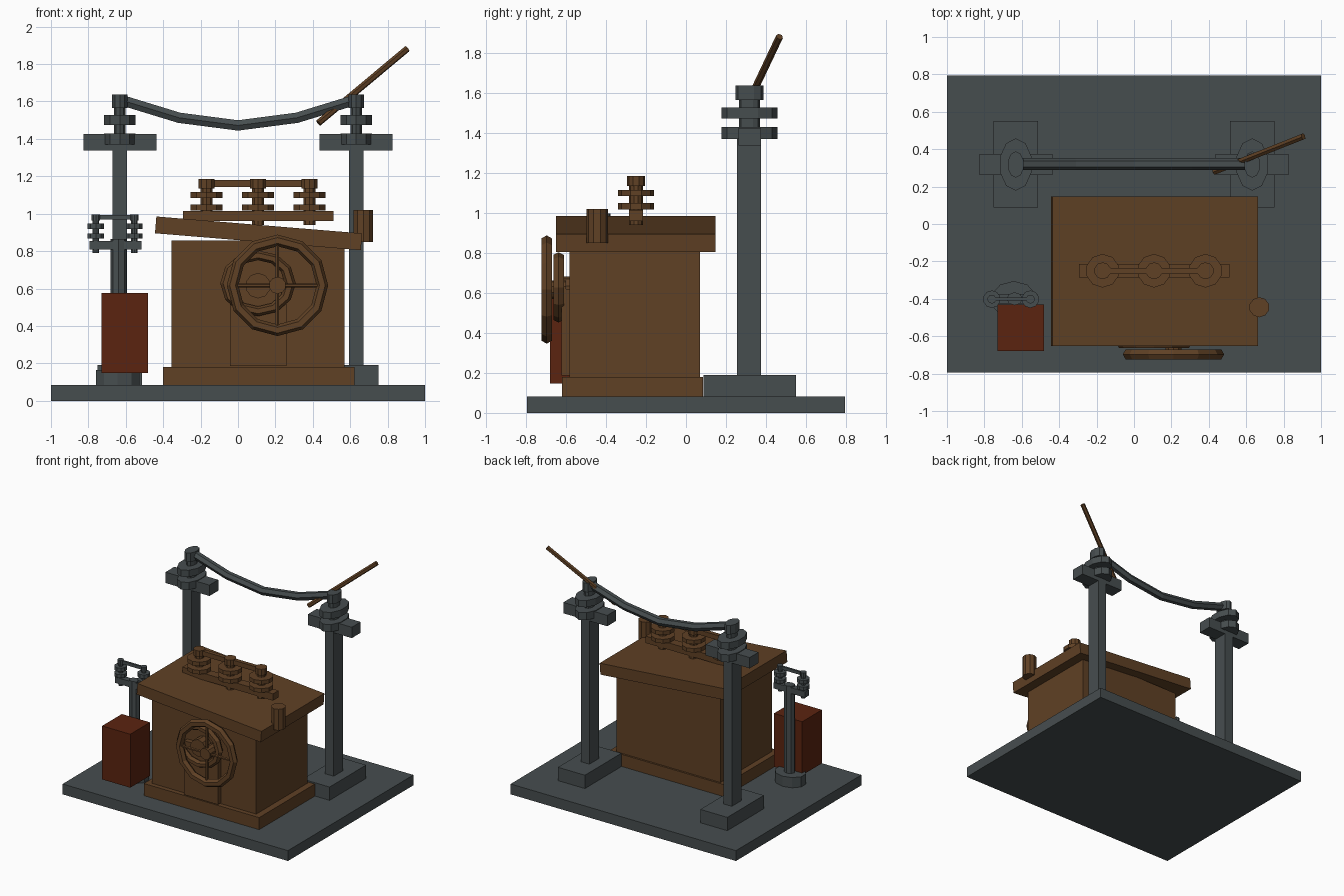
import bpy
import math
from mathutils import Vector, Matrix

if "Cube" in bpy.data.objects:
    bpy.data.objects.remove(bpy.data.objects["Cube"])


def material(name, rgb):
    m = bpy.data.materials.new(name)
    m.diffuse_color = (*rgb, 1)
    m.use_nodes = True
    m.node_tree.nodes["Principled BSDF"].inputs["Base Color"].default_value = m.diffuse_color
    return m


STEEL = material("dark steel", (0.062, 0.075, 0.078))
WOOD = material("rusty brown", (0.115, 0.052, 0.018))
RED = material("dull red", (0.105, 0.017, 0.005))


def finish(name, mat):
    ob = bpy.context.object
    ob.name = name
    ob.data.materials.append(mat)
    return ob


def box(name, mat, x, y, z, tilt=0):
    """Box from (min, max) ranges, optionally tilted about y."""
    mid = [(a + b) / 2 for a, b in (x, y, z)]
    bpy.ops.mesh.primitive_cube_add(size=1, location=mid, rotation=(0, tilt, 0))
    ob = finish(name, mat)
    ob.scale = [b - a for a, b in (x, y, z)]
    return ob


def drum(name, mat, x, y, z, r, ry=None, sides=10):
    """Upright prism between two heights, oval if ry is given."""
    bpy.ops.mesh.primitive_cylinder_add(vertices=sides, radius=1, depth=1,
                                        location=(x, y, (z[0] + z[1]) / 2))
    ob = finish(name, mat)
    ob.scale = (r, ry or r, z[1] - z[0])
    return ob


def rod(name, mat, a, b, r, sides=6):
    """Prism between two points."""
    a, b = Vector(a), Vector(b)
    bpy.ops.mesh.primitive_cylinder_add(vertices=sides, radius=r, depth=(b - a).length,
                                        location=(a + b) / 2)
    ob = finish(name, mat)
    ob.rotation_euler = (b - a).to_track_quat('Z', 'Y').to_euler()
    return ob


def ring(name, mat, loc, major, minor, squash=1.0):
    """Wheel rim facing the front."""
    bpy.ops.mesh.primitive_torus_add(major_segments=12, minor_segments=6, major_radius=major,
                                     minor_radius=minor, location=loc,
                                     rotation=(math.pi / 2, 0, 0))
    ob = finish(name, mat)
    ob.scale = (1, squash, 1)
    return ob


def insulator(name, mat, x, y, stem, discs, cap, r, ry=None):
    """Stem, two wide sheds and a cap."""
    ry = ry or r
    drum(name + "_stem", mat, x, y, stem, r * 0.38, ry * 0.38)
    for i, d in enumerate(discs):
        drum(f"{name}_shed_{i}", mat, x, y, d, r, ry)
    drum(name + "_cap", mat, x, y, cap, r * 0.5, ry * 0.5)


# Ground slab
box("base_slab", STEEL, (-1, 1), (-0.795, 0.795), (0, 0.083))

# Two tall posts with cross arms and oval insulators
for side, s in (("left", -1), ("right", 1)):
    x = 0.632 * s
    box(side + "_post_footing", STEEL, (x - 0.12, x + 0.12), (0.087, 0.55), (0.08, 0.19))
    box(side + "_post", STEEL, (x - 0.038, x + 0.038), (0.256, 0.376), (0.08, 1.43))
    box(side + "_cross_arm", STEEL, (x - 0.195, x + 0.195), (0.262, 0.374), (1.338, 1.425))
    insulator(side + "_insulator", STEEL, x, 0.318, (1.3, 1.6),
              ((1.37, 1.43), (1.473, 1.527)), (1.565, 1.637), 0.088, 0.14)

# Sagging cable
path = [(-0.632, 1.61), (-0.315, 1.513), (0, 1.472), (0.315, 1.513), (0.632, 1.61)]
curve = bpy.data.curves.new("sagging_cable", 'CURVE')
curve.dimensions = '3D'
curve.bevel_depth = 0.032
curve.bevel_resolution = 1
curve.use_fill_caps = True
sp = curve.splines.new('POLY')
sp.use_smooth = False
sp.points.add(len(path) - 1)
for p, (x, z) in zip(sp.points, path):
    p.co = (x, 0.322, z, 1)
cable = bpy.data.objects.new("sagging_cable", curve)
curve.materials.append(STEEL)
bpy.context.collection.objects.link(cable)

# Loose stick leaning on the right insulator
rod("loose_stick", WOOD, (0.43, 0.28, 1.485), (0.905, 0.468, 1.882), 0.018)

# Cabinet with crooked lid
box("cabinet_plinth", WOOD, (-0.402, 0.622), (-0.62, 0.085), (0.08, 0.18))
box("cabinet_body", WOOD, (-0.355, 0.57), (-0.583, 0.07), (0.17, 0.857))
box("cabinet_door", WOOD, (-0.043, 0.258), (-0.622, -0.57), (0.187, 0.62))
box("crooked_lid", WOOD, (-0.442, 0.662), (-0.651, 0.147), (0.85, 0.94), math.radians(4.7))

# Row of lid insulators joined by a bus bar
box("insulator_rail", WOOD, (-0.295, 0.51), (-0.285, -0.215), (0.96, 1.015))
for i in range(3):
    insulator(f"lid_insulator_{i}", WOOD, -0.168 + 0.275 * i, -0.25, (0.94, 1.15),
              ((1.018, 1.05), (1.084, 1.116)), (1.135, 1.185), 0.09)
box("bus_bar", WOOD, (-0.168, 0.382), (-0.266, -0.234), (1.142, 1.18))

# Peg on the cabinet's right edge
drum("edge_peg", WOOD, 0.67, -0.445, (0.85, 1.02), 0.054)

# Gauge ring on the cabinet and crank wheel in front of it
ring("gauge_ring", WOOD, (0.107, -0.637, 0.628), 0.172, 0.03, 0.87)
rod("gauge_hub", WOOD, (0.107, -0.57, 0.615), (0.107, -0.66, 0.615), 0.068, 10)
wx, wy, wz = 0.211, -0.697, 0.617
ring("crank_wheel_rim", WOOD, (wx, wy, wz), 0.24, 0.031)
rod("crank_wheel_hub", WOOD, (wx, -0.6, wz), (wx, -0.72, wz), 0.046, 10)
rod("crank_spoke_wide", WOOD, (wx - 0.22, wy, wz), (wx + 0.22, wy, wz), 0.011)
rod("crank_spoke_tall", WOOD, (wx, wy, wz - 0.22), (wx, wy, wz + 0.22), 0.011)

# Red meter box hung on a small pole
box("red_box", RED, (-0.73, -0.48), (-0.68, -0.43), (0.148, 0.577))
drum("small_pole_foot", STEEL, -0.643, -0.405, (0.08, 0.165), 0.123, 0.1)
drum("small_pole", STEEL, -0.638, -0.4, (0.08, 0.865), 0.043, 0.035, 8)
box("small_pole_arm", STEEL, (-0.795, -0.515), (-0.425, -0.375), (0.808, 0.855))
for i, x in enumerate((-0.76, -0.554)):
    insulator(f"small_insulator_{i}", STEEL, x, -0.402, (0.79, 0.98),
              ((0.868, 0.895), (0.918, 0.948)), (0.965, 0.997), 0.047)
box("small_bus_bar", STEEL, (-0.76, -0.554), (-0.41, -0.394), (0.968, 0.993))
